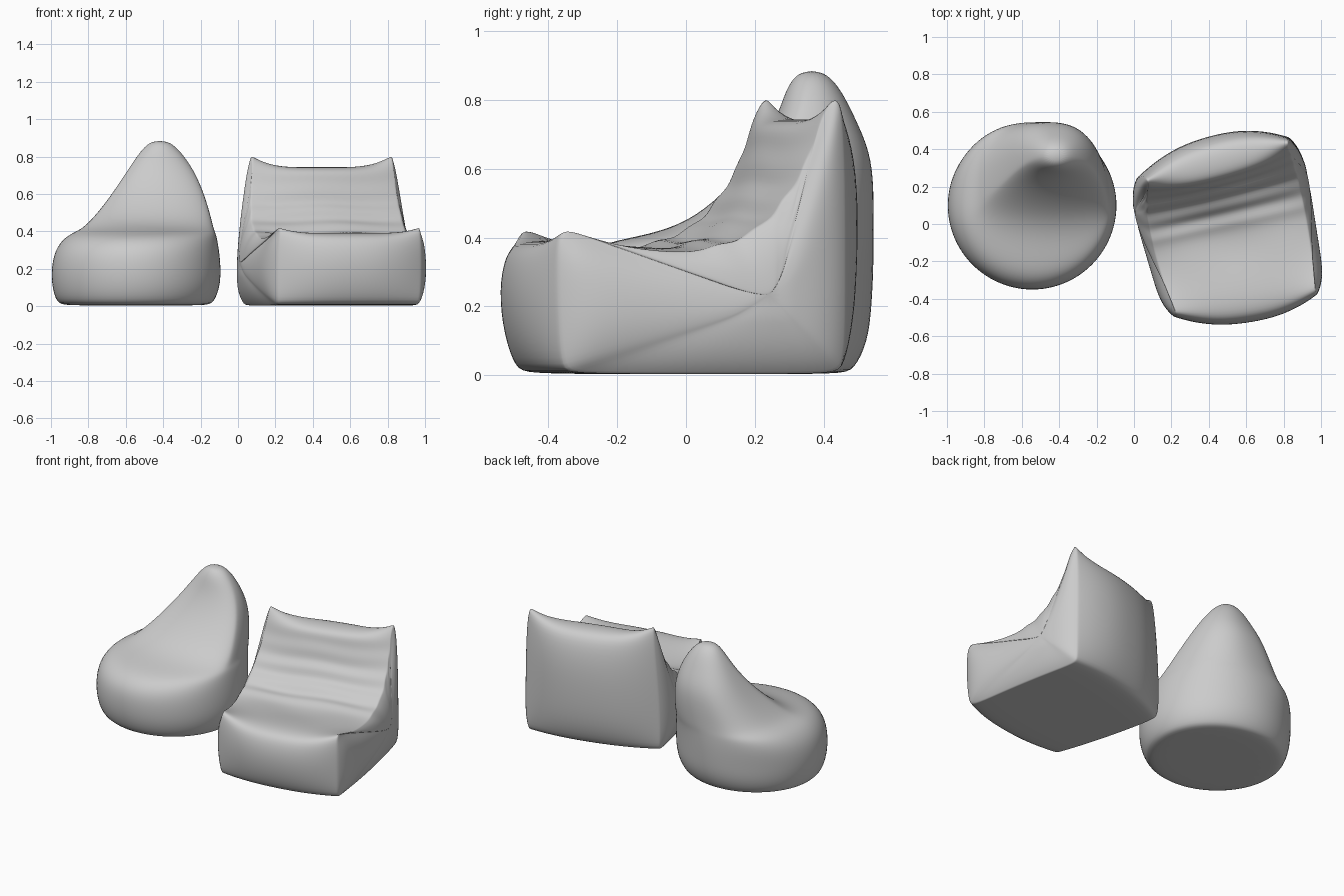
import bpy, bmesh, math
from mathutils import Matrix
from mathutils.geometry import intersect_point_line

if "Cube" in bpy.data.objects:
    bpy.data.objects.remove(bpy.data.objects["Cube"])


def finish(bm, name, levels, matrix=None):
    bmesh.ops.recalc_face_normals(bm, faces=bm.faces)
    mesh = bpy.data.meshes.new(name)
    bm.to_mesh(mesh)
    bm.free()
    ob = bpy.data.objects.new(name, mesh)
    bpy.context.collection.objects.link(ob)
    if matrix:
        ob.matrix_world = matrix
    mod = ob.modifiers.new("smooth", 'SUBSURF')
    mod.levels = mod.render_levels = levels
    for p in mesh.polygons:
        p.use_smooth = True
    return ob


def bridge(bm, a, b):
    n = len(a)
    for i in range(n):
        j = (i + 1) % n
        bm.faces.new((a[i], a[j], b[j], b[i]))


def power(x, e):
    return math.copysign(abs(x) ** e, x)


def outline_distance(p, outline):
    best = 9
    for a, b in zip(outline, outline[1:] + outline[:1]):
        q, t = intersect_point_line(p, a, b)
        q = a.lerp(b, min(1, max(0, t)))
        best = min(best, (p - q).length)
    return best


# Round bag: stacked rings (z, x min, x max, y min, y of widest point, y max)
RINGS = [
    (0.004, -.92, -.17, -.26, .1, .45), (.015, -.97, -.13, -.31, .1, .49),
    (.10, -.995, -.095, -.345, .1, .53), (.20, -1.0, -.09, -.355, .1, .54),
    (.30, -.98, -.10, -.345, .1, .545), (.365, -.93, -.112, -.29, .1, .545),
    (.393, -.88, -.12, -.20, .1, .545), (.415, -.835, -.13, -.08, .11, .545),
    (.46, -.785, -.14, .03, .15, .545), (.55, -.71, -.165, .13, .22, .545),
    (.65, -.64, -.20, .21, .29, .535), (.75, -.575, -.25, .265, .34, .49),
    (.83, -.52, -.31, .29, .36, .45), (.875, -.475, -.36, .32, .365, .41)]
SIDES = 24
bm = bmesh.new()
rings = []
for z, x0, x1, y0, yc, y1 in RINGS:
    ring = []
    fill = min(1, max(0, (z - .25) / .17)) * min(1, (.9 - z) / .3)
    for i in range(SIDES):
        a = 2 * math.pi * i / SIDES
        c, s = math.cos(a), math.sin(a)
        ry = y1 - yc if s > 0 else yc - y0
        e = 1 - fill * (.28 if c < 0 else .1) if s > 0 else 1
        ring.append(bm.verts.new(((x0 + x1) / 2 + (x1 - x0) / 2 * 1.008 * power(c, e),
                                  yc + ry * 1.008 * power(s, e), z)))
    rings.append(ring)
for a, b in zip(rings, rings[1:]):
    bridge(bm, a, b)
for ring, p in ((rings[0], (-.54, .1, .004)), (rings[-1], (-.42, .365, .885))):
    c = bm.verts.new(p)
    for i in range(SIDES):
        bm.faces.new((ring[i], ring[(i + 1) % SIDES], c))
finish(bm, "round_bean_bag", 2)

# Lounger side profile: (depth, z, half width, mid bulge in depth, mid bulge in z)
PROFILE = [
    (-.40, .005, .375, -.05, 0), (-.43, .02, .385, -.06, 0), (-.44, .12, .39, -.09, 0),
    (-.445, .25, .39, -.10, 0), (-.445, .36, .385, -.08, -.01), (-.435, .43, .375, -.05, -.045),
    (-.38, .41, .385, -.02, -.015), (-.27, .375, .40, 0, .005), (-.15, .36, .41, 0, .005),
    (-.04, .365, .415, 0, .0), (.0, .39, .415, 0, .005), (.06, .39, .415, 0, -.005),
    (.10, .43, .415, -.01, .01), (.16, .455, .415, -.01, 0), (.18, .51, .41, -.02, .01),
    (.225, .545, .405, -.02, 0), (.245, .61, .40, -.035, 0), (.275, .66, .395, -.035, 0),
    (.29, .73, .39, -.045, -.01), (.325, .805, .385, -.03, -.06),
    (.35, .805, .39, .05, -.06), (.36, .72, .395, .09, -.02), (.365, .55, .405, .115, 0),
    (.365, .35, .415, .115, 0), (.365, .15, .42, .10, 0), (.36, .025, .415, .06, 0),
    (.335, .005, .405, .045, 0), (.15, .004, .41, 0, 0), (-.15, .004, .40, 0, 0)]
STEPS = [-1, -.93, -.75, -.5, -.25, 0, .25, .5, .75, .93, 1]
bm = bmesh.new()
slices = []
for s in STEPS:
    k = 1 - abs(s) ** 2.4
    row = []
    for v, z, w, dv, dz in PROFILE:
        fold = .006 * math.sin(5 * s + 9 * v) if -.2 < v < .3 and .3 < z < .7 else 0
        skew = s * (.02 * v / .4 if v > 0 else .022 * v / .4)
        row.append(bm.verts.new((s * w + .04 * max(0, z - .3), v + dv * k + skew,
                                 z + dz * min(1, k * 1.5) + fold)))
    slices.append(row)
for a, b in zip(slices, slices[1:]):
    bridge(bm, a, b)

# Side panels puff out with distance from their seam
crease = bm.edges.layers.float.new('crease_edge')
for side, outer in ((-1, slices[0]), (1, slices[-1])):
    for i in range(len(outer)):
        bm.edges.get((outer[i], outer[(i + 1) % len(outer)]))[crease] = .4
    outline = [p.co.yz.to_3d() for p in outer]
    prev = outer
    for f in (.93, .82, .66, .48, .3, .14):
        ring = []
        for p in outer:
            y, z = .16 + (p.co.y - .16) * f, .21 + (p.co.z - .21) * f
            q = outline[0].copy()
            q.x, q.y = y, z
            puff = .06 * (1 - math.exp(-outline_distance(q, outline) / .07))
            base = side * .42 + (p.co.x - side * .42) * f
            ring.append(bm.verts.new((base + side * puff, y, z)))
        bridge(bm, prev, ring)
        prev = ring
    bm.faces.new(prev)
finish(bm, "lounger_bean_bag", 2,
       Matrix.Translation((.5, 0, 0)) @ Matrix.Rotation(math.radians(12.5), 4, 'Z'))
